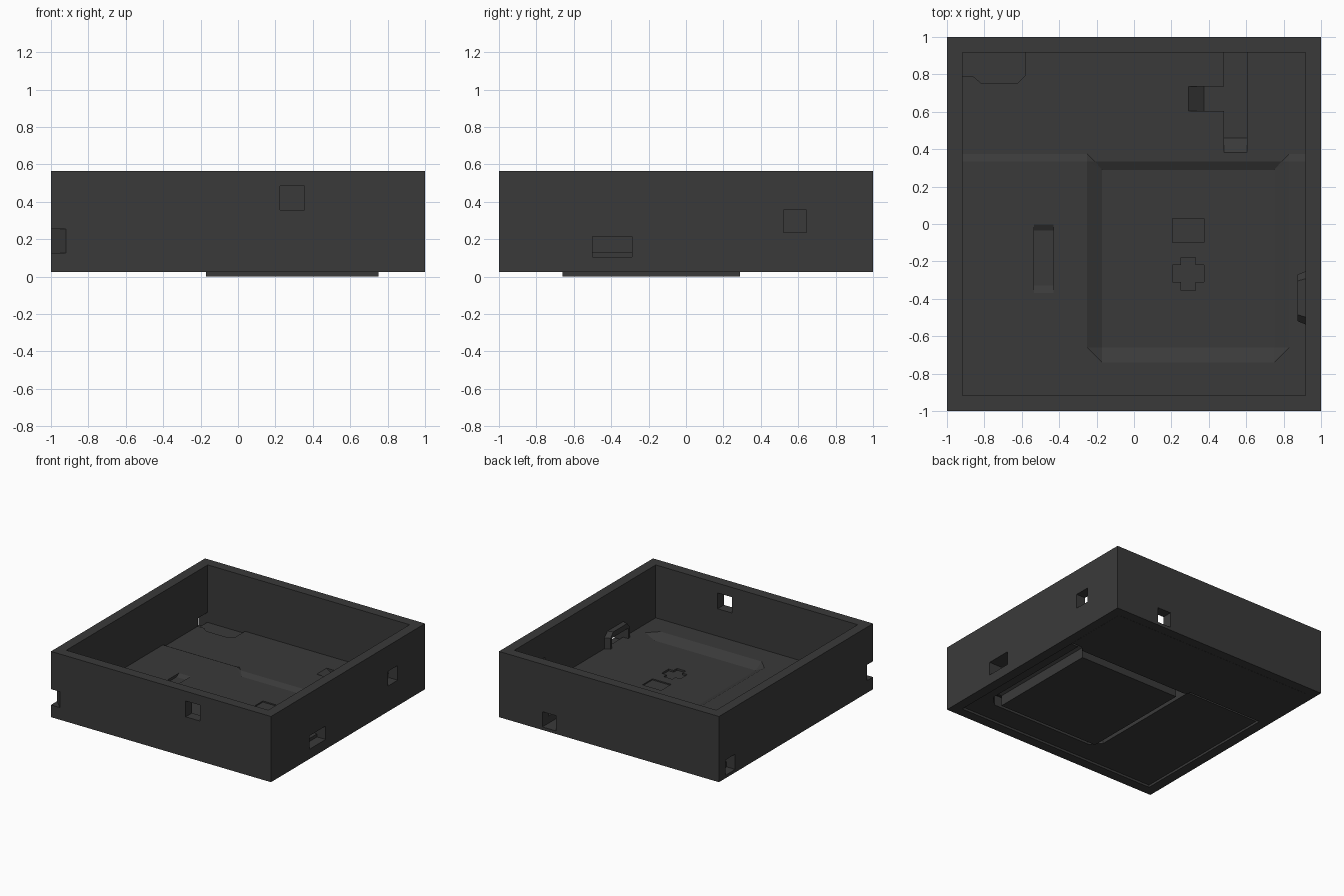
import bpy, bmesh

if "Cube" in bpy.data.objects:
    bpy.data.objects.remove(bpy.data.objects["Cube"])

mat = bpy.data.materials.new("dark_grey")
mat.diffuse_color = (0.042, 0.042, 0.042, 1)
mat.use_nodes = True
mat.node_tree.nodes["Principled BSDF"].inputs["Base Color"].default_value = mat.diffuse_color


def finish(name, bm):
    bmesh.ops.recalc_face_normals(bm, faces=bm.faces[:])
    me = bpy.data.meshes.new(name)
    bm.to_mesh(me)
    bm.free()
    ob = bpy.data.objects.new(name, me)
    bpy.context.collection.objects.link(ob)
    me.materials.append(mat)
    return ob


def prism(name, pts, lo, hi, axis="z"):
    """Extrude an outline along z, or a (y, z) outline along x."""
    bm = bmesh.new()
    put = (lambda p, h: (p[0], p[1], h)) if axis == "z" else (lambda p, h: (h, p[0], p[1]))
    a = [bm.verts.new(put(p, lo)) for p in pts]
    b = [bm.verts.new(put(p, hi)) for p in pts]
    bm.faces.new(a)
    bm.faces.new(b)
    for i in range(len(pts)):
        j = (i + 1) % len(pts)
        bm.faces.new((a[i], a[j], b[j], b[i]))
    return finish(name, bm)


def block(name, x0, x1, y0, y1, z0, z1, inset=(0, 0, 0, 0)):
    """Box whose bottom can be pulled in on the -x, +x, -y, +y sides."""
    l, r, f, k = inset
    ob = prism(name, [(x0, y0), (x1, y0), (x1, y1), (x0, y1)], z0, z1)
    shift = [(l, f), (-r, f), (-r, -k), (l, -k)]
    for v, (dx, dy) in zip(ob.data.vertices, shift):
        v.co.x += dx
        v.co.y += dy
    return ob


def cut(target, *cutters):
    for c in cutters:
        c.hide_render = True
        m = target.modifiers.new("cut", "BOOLEAN")
        m.operation, m.solver, m.object = "DIFFERENCE", "EXACT", c
        bpy.context.view_layer.objects.active = target
        bpy.ops.object.modifier_apply(modifier=m.name)
        bpy.data.objects.remove(c)


# Perimeter walls with openings and a notched corner
walls = block("walls", -1, 1, -1, 1, 0.025, 0.565)
cut(walls,
    block("inside", -0.918, 0.918, -0.918, 0.918, -0.1, 0.7),
    block("front_opening", 0.225, 0.355, -1.1, -0.85, 0.355, 0.485),
    block("right_opening", 0.85, 1.1, 0.52, 0.645, 0.235, 0.355),
    block("right_low_opening", 0.85, 1.1, -0.5, -0.29, 0.105, 0.215),
    block("back_opening", 0.48, 0.605, 0.85, 1.1, 0.05, 0.175),
    block("left_opening", -1.1, -0.85, 0.79, 0.917, 0.05, 0.175),
    prism("corner_notch", [(-1.1, -1.1), (-0.82, -1.1), (-1.1, -0.82)], 0.125, 0.255))

# Floor levels: high ground, back strip, sunken square; T is slab thickness
H, B, P, T, E = 0.13, 0.11, 0.087, 0.086, 0.922
slab = block("sunken_floor", -0.17, 0.75, -0.66, 0.29, P - T, P)
high = prism("high_floor", [(-E, -E), (E, -E), (E, 0.335), (0.83, 0.335), (0.83, -0.66), (0.75, -0.74),
                            (-0.17, -0.74), (-0.25, -0.66), (-0.25, 0.335), (-E, 0.335)], H - T, H)
back = prism("back_floor", [(-E, 0.375), (-0.25, 0.375), (-0.21, 0.335), (0.79, 0.335), (0.83, 0.375),
                            (E, 0.375), (E, E), (-E, E)], B - T, B)

# Thin ramps joining the floor levels
bm = bmesh.new()


def face(*pts):
    bm.faces.new([bm.verts.new(p) for p in pts])


for x0, x1, xr, xe in ((-0.25, -0.17, -0.21, -E), (0.83, 0.75, 0.79, E)):
    f = face if x0 < 0 else (lambda *p: face(*p[::-1]))
    f((xe, 0.335, H), (x0, 0.335, H), (x0, 0.375, B), (xe, 0.375, B))
    f((x0, -0.66, H), (x1, -0.66, P), (x1, 0.29, P), (x0, 0.335, H))
    f((x0, -0.66, H), (x1, -0.74, H), (x1, -0.66, P))
    f((x0, 0.335, H), (x1, 0.29, P), (xr, 0.335, B))
    f((x0, 0.335, H), (xr, 0.335, B), (x0, 0.375, B))
face((-0.17, -0.74, H), (0.75, -0.74, H), (0.75, -0.66, P), (-0.17, -0.66, P))
face((-0.17, 0.29, P), (0.75, 0.29, P), (0.79, 0.335, B), (-0.21, 0.335, B))
bmesh.ops.remove_doubles(bm, verts=bm.verts[:], dist=0.0005)
me = bpy.data.meshes.new("floor_ramps")
bm.to_mesh(me)
bm.free()
me.materials.append(mat)
bpy.context.collection.objects.link(bpy.data.objects.new("floor_ramps", me))

# Recesses and channels in the floor
cross = [(0.205, -0.31), (0.25, -0.31), (0.25, -0.355), (0.33, -0.355), (0.33, -0.31), (0.375, -0.31),
         (0.375, -0.22), (0.33, -0.22), (0.33, -0.18), (0.25, -0.18), (0.25, -0.22), (0.205, -0.22)]
cut(back,
    block("back_channel", 0.48, 0.605, 0.38, 1.0, 0.05, B + 0.001, (0, 0, 0.08, 0)),
    block("branch_channel", 0.29, 0.55, 0.605, 0.735, 0.05, B + 0.001, (0.085, 0, 0, 0)),
    prism("corner_recess", [(-1, 0.79), (-0.86, 0.79), (-0.82, 0.755), (-0.62, 0.755), (-0.58, 0.795),
                            (-0.58, 1), (-1, 1)], B - 0.018, 0.2))
cut(high, block("long_slot", -0.535, -0.43, -0.37, 0, H - 0.02, H + 0.001, (0, 0, 0.04, 0.035)))
cut(slab,
    block("square_recess", 0.205, 0.375, -0.1, 0.03, P - 0.01, 0.2),
    prism("cross_recess", cross, P - 0.015, 0.2))

# Hood around the low opening in the right wall
hood = prism("opening_hood", [(-0.54, 0.1), (-0.25, 0.1), (-0.25, 0.22), (-0.29, 0.26),
                              (-0.5, 0.26), (-0.54, 0.22)], 0.875, 0.925, "x")
for v in hood.data.vertices:  # inner face is slightly smaller
    if v.co.x < 0.9:
        v.co.y = -0.395 + (v.co.y + 0.395) * 0.86
cut(hood, block("hood_opening", 0.8, 1.0, -0.5, -0.29, 0.105, 0.215))
